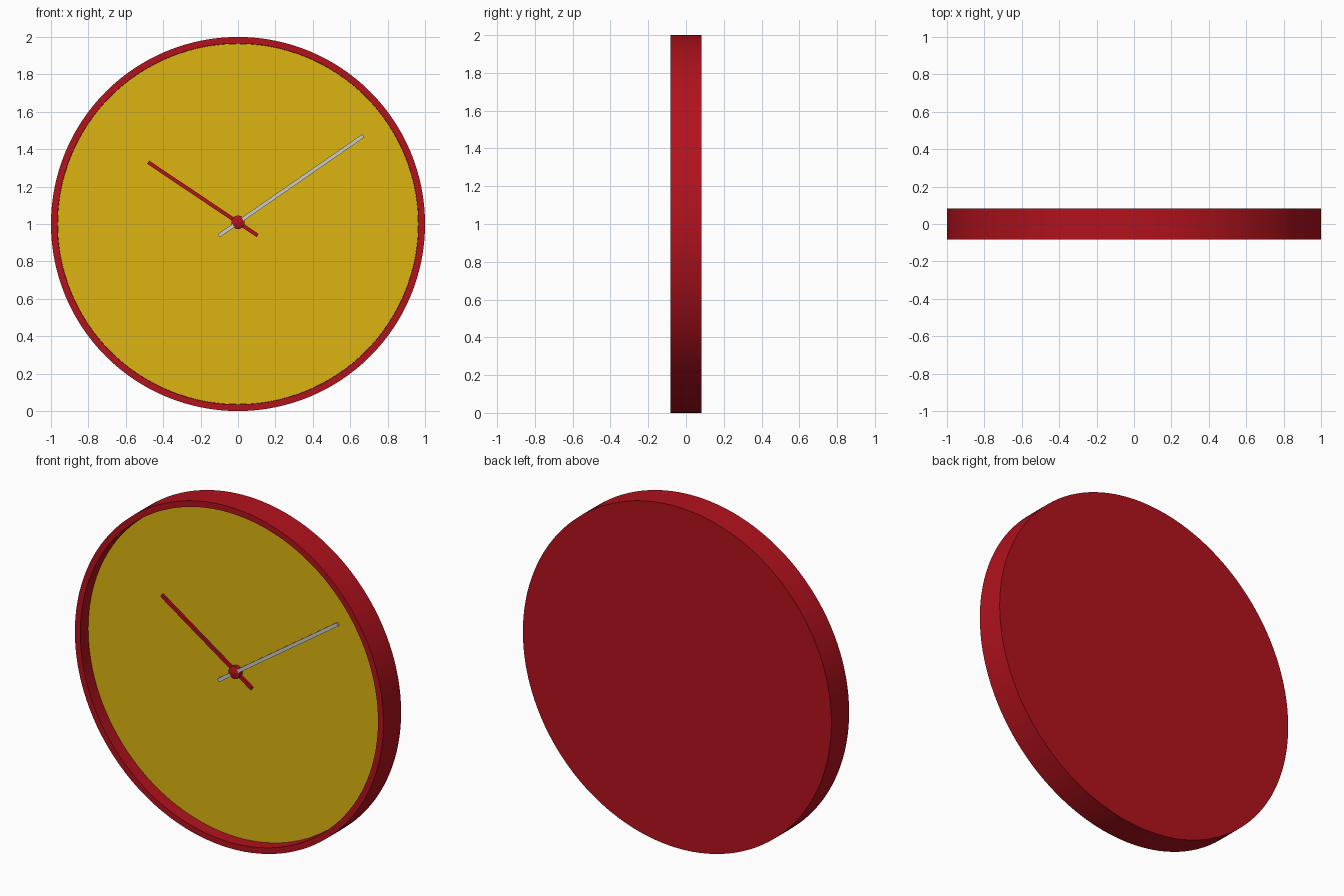
import bpy, bmesh, math
from mathutils import Matrix, Vector

if "Cube" in bpy.data.objects:
    bpy.data.objects.remove(bpy.data.objects["Cube"])

def material(name, rgb):
    m = bpy.data.materials.new(name)
    m.diffuse_color = (*rgb, 1)
    m.use_nodes = True
    m.node_tree.nodes["Principled BSDF"].inputs["Base Color"].default_value = m.diffuse_color
    return m

RED = material("red", (0.45, 0.006, 0.012))
YELLOW = material("yellow", (0.72, 0.46, 0.005))
CZ = 1.0

def finish(name, bm, mat):
    bmesh.ops.recalc_face_normals(bm, faces=bm.faces)
    me = bpy.data.meshes.new(name)
    bm.to_mesh(me)
    bm.free()
    ob = bpy.data.objects.new(name, me)
    bpy.context.collection.objects.link(ob)
    if mat:
        me.materials.append(mat)
    bpy.context.view_layer.objects.active = ob
    ob.select_set(True)
    bpy.ops.object.shade_smooth_by_angle(angle=math.radians(35))
    ob.select_set(False)
    return ob

def lathe(name, profile, cz, mat, n=128):
    """Revolve (radius, y) points about the y axis."""
    bm = bmesh.new()
    vs = [bm.verts.new((r, y, cz)) for r, y in profile]
    es = [bm.edges.new(p) for p in zip(vs, vs[1:])]
    bmesh.ops.spin(bm, geom=vs + es, cent=(0, 0, cz), axis=(0, 1, 0),
                   angle=2 * math.pi, steps=n, use_merge=True)
    bmesh.ops.remove_doubles(bm, verts=bm.verts, dist=1e-5)
    return finish(name, bm, mat)

def hand(name, a, b, y, width, thick, mat):
    """Flat bar from a to b in the xz plane."""
    a, b = Vector((a[0], y, a[1])), Vector((b[0], y, b[1]))
    d = b - a
    m = (Matrix.Translation((a + b) / 2)
         @ Matrix.Rotation(-math.atan2(d.z, d.x), 4, 'Y')
         @ Matrix.Diagonal((d.length, thick, width, 1)))
    bm = bmesh.new()
    bmesh.ops.create_cube(bm, size=1, matrix=m)
    return finish(name, bm, mat)

# Case: back plate and raised rim
lathe("case", [(0, 0.082), (1, 0.082), (1, -0.082), (0.965, -0.082),
               (0.965, 0.02), (0, 0.02)], CZ, RED)
# Dial
lathe("dial", [(0, 0.02), (0.964, 0.02), (0.964, -0.01), (0, -0.01)], CZ, YELLOW)
# Hands
hand("hour_hand", (-0.48, 1.33), (0.105, 0.938), -0.02, 0.02, 0.012, RED)
hand("minute_hand", (-0.102, 0.938), (0.67, 1.472), -0.033, 0.02, 0.012, None)
# Hub
lathe("hub", [(0, -0.01), (0.036, -0.01), (0.036, -0.036), (0.024, -0.042),
              (0, -0.042)], 1.009, RED, 32)
